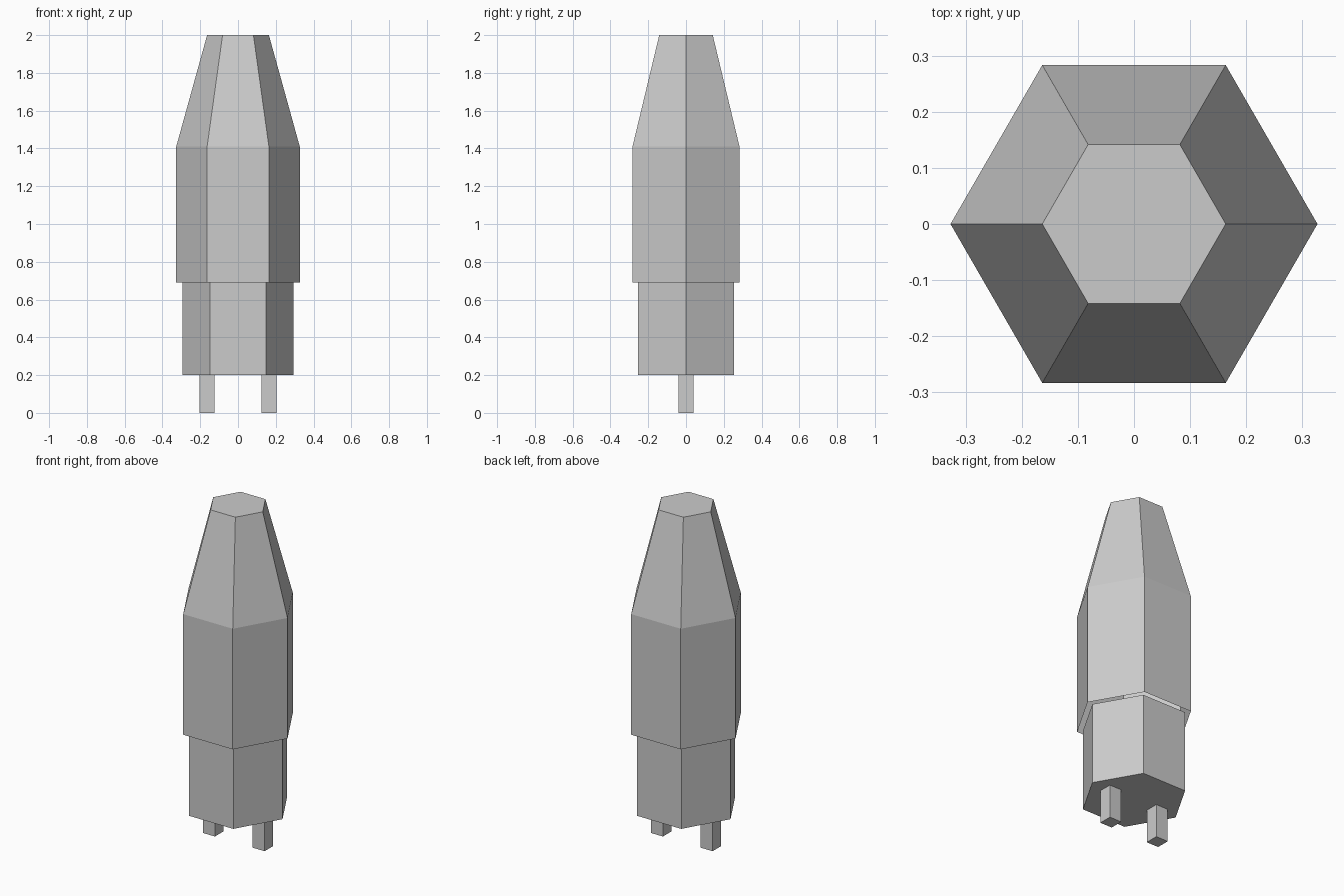
import bpy, bmesh
from math import cos, sin, tau, pi

if "Cube" in bpy.data.objects:
    bpy.data.objects.remove(bpy.data.objects["Cube"])


def prism(name, rings, sides, center=(0, 0), turn=0.0, bottom=True, top=True):
    """Stack regular polygons given as (radius, z) and skin them with flat faces."""
    bm = bmesh.new()
    loops = [[bm.verts.new((center[0] + r * cos(turn + tau * i / sides),
                            center[1] + r * sin(turn + tau * i / sides), z))
              for i in range(sides)] for r, z in rings]
    for low, high in zip(loops, loops[1:]):
        for i in range(sides):
            j = (i + 1) % sides
            bm.faces.new((low[i], low[j], high[j], high[i]))
    if bottom:
        bm.faces.new(loops[0][::-1])
    if top:
        bm.faces.new(loops[-1])
    mesh = bpy.data.meshes.new(name)
    bm.to_mesh(mesh)
    bm.free()
    obj = bpy.data.objects.new(name, mesh)
    bpy.context.collection.objects.link(obj)
    return obj


# Main hexagonal shell with tapered nose, open underneath
prism("tapered_shell", [(0.327, 0.69), (0.327, 1.41), (0.1635, 2.0)], 6, bottom=False)

# Narrower hexagonal base, open where it meets the shell
prism("base_plug", [(0.294, 0.20), (0.294, 0.69)], 6, top=False)

# Two square contact pins
for side, x in (("left", -0.164), ("right", 0.164)):
    prism(f"{side}_pin", [(0.04 * 2 ** 0.5, 0.0), (0.04 * 2 ** 0.5, 0.20)], 4,
          center=(x, 0), turn=pi / 4, top=False)
